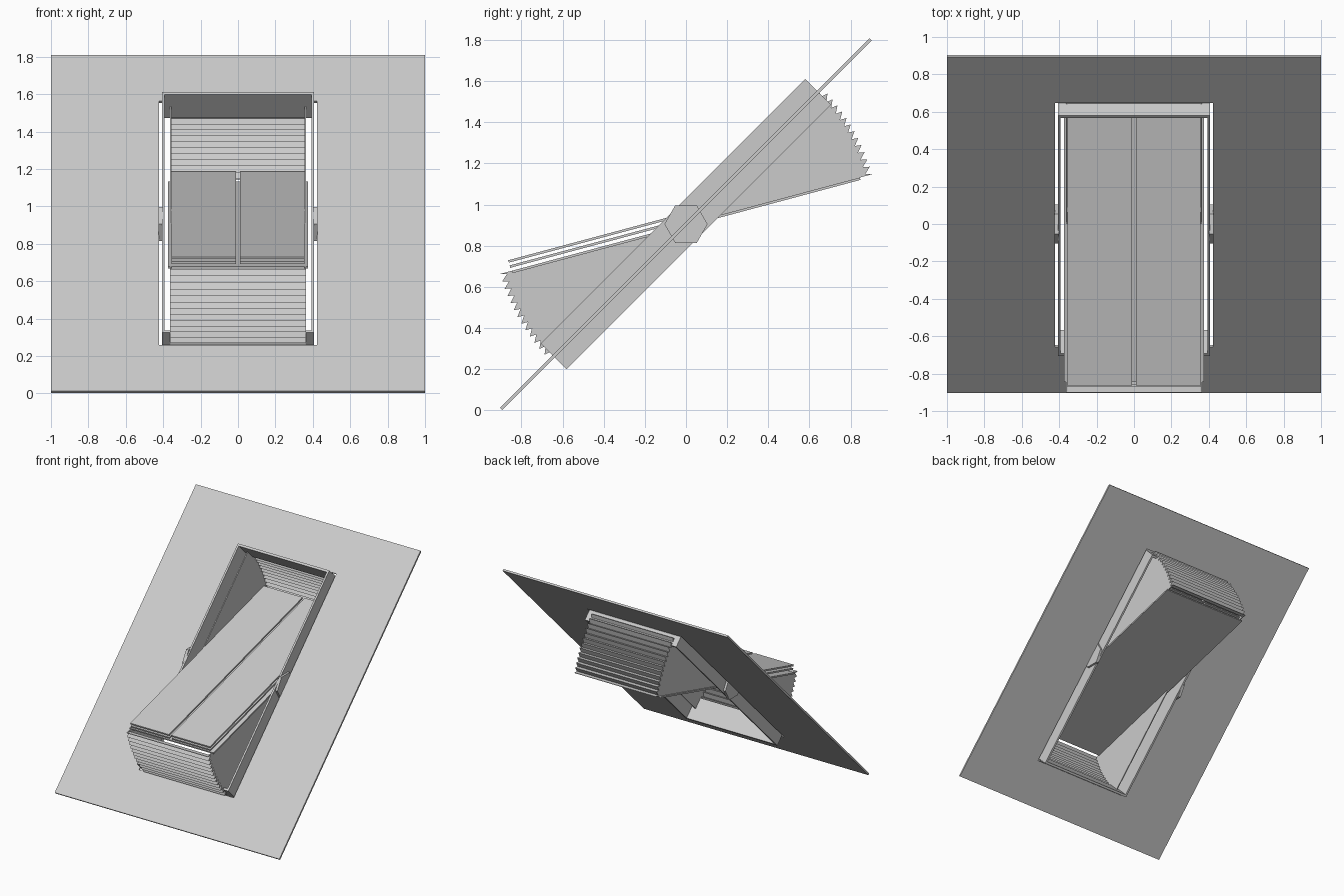
import bpy, bmesh, math
from mathutils import Vector

if "Cube" in bpy.data.objects:
    bpy.data.objects.remove(bpy.data.objects["Cube"])

PIVOT = Vector((0, 0, 0.905))      # hinge axis of the window
ROOF = math.radians(45)            # roof pitch
SASH = math.radians(15)            # pitch of the opened sash


def finish(name, bm, angle=0.0):
    bmesh.ops.recalc_face_normals(bm, faces=bm.faces)
    me = bpy.data.meshes.new(name)
    bm.to_mesh(me)
    bm.free()
    ob = bpy.data.objects.new(name, me)
    ob.location = PIVOT
    ob.rotation_euler = (angle, 0, 0)
    bpy.context.collection.objects.link(ob)
    return ob


def ring(name, outer, inner, z0, z1, angle):
    """Rectangular plate with a rectangular opening."""
    bm = bmesh.new()
    sgn = [(-1, -1), (1, -1), (1, 1), (-1, 1)]
    loops = [[bm.verts.new((a * s[0], b * s[1], z)) for a, b in sgn]
             for s, z in ((outer, z0), (outer, z1), (inner, z1), (inner, z0))]
    for k in range(4):
        p, q = loops[k], loops[(k + 1) % 4]
        for i in range(4):
            j = (i + 1) % 4
            bm.faces.new((p[i], p[j], q[j], q[i]))
    return finish(name, bm, angle)


def prism(name, pts, x0, x1, angle=0.0):
    """Profile in the y-z plane extruded along x."""
    bm = bmesh.new()
    f = bm.faces.new([bm.verts.new((x0, y, z)) for y, z in pts])
    r = bmesh.ops.extrude_face_region(bm, geom=[f])
    bmesh.ops.translate(bm, vec=(x1 - x0, 0, 0),
                        verts=[v for v in r['geom'] if isinstance(v, bmesh.types.BMVert)])
    return finish(name, bm, angle)


def pane(name, x0, x1, length, z0, z1):
    pts = [(-length, z0), (length, z0), (length, z1), (-length, z1)]
    return prism(name, pts, x0, x1, SASH)


# Roof slab and fixed window frame
ring("roof_panel", (1.0, 1.27), (0.422, 0.922), -0.0075, 0.0075, ROOF)
ring("window_frame", (0.407, 0.909), (0.392, 0.891), -0.088, 0.088, ROOF)

# Opened sash: wide bottom sheet and two layers of split panes
pane("sash_bottom_sheet", -0.375, 0.375, 0.875, -0.012, 0.0)
for layer, z in (("middle", 0.016), ("top", 0.042)):
    for side, x0, x1 in (("left", -0.355, -0.01), ("right", 0.01, 0.355)):
        pane(f"{layer}_pane_{side}", x0, x1, 0.88, z, z + 0.012)

# Hexagonal hinge caps
hexagon = [(0.105 * math.cos(k * math.pi / 3), 0.105 * math.sin(k * math.pi / 3)) for k in range(6)]
for side, s in (("left", -1), ("right", 1)):
    prism(f"hinge_cap_{side}", hexagon, s * 0.402, s * 0.424)

# Saw-tooth bellows profile, swept from the sash pitch to the roof pitch
TEETH, R_IN, R_OUT = 13, 0.902, 0.934
polar = [(R_OUT, SASH)]
for k in range(TEETH):
    a = SASH + (ROOF - SASH) * (k + 0.25) / TEETH
    b = SASH + (ROOF - SASH) * (k + 1) / TEETH
    polar += [(R_IN, a), (R_OUT, b)]
polar[-1] = (R_IN + 0.01, ROOF)
arc = [(-r * math.cos(a), -r * math.sin(a)) for r, a in polar]

# Lower and upper bellows: pleated skin plus two side cheeks
for end, turn in (("lower", 0.0), ("upper", math.pi)):
    bm = bmesh.new()
    rows = [[bm.verts.new((x, y, z)) for x in (-0.36, 0.36)] for y, z in arc]
    for p, q in zip(rows, rows[1:]):
        bm.faces.new((p[0], p[1], q[1], q[0]))
    skin = finish(f"{end}_pleats", bm, turn)
    mod = skin.modifiers.new("thickness", 'SOLIDIFY')
    mod.thickness = 0.004
    mod.offset = 0
    for side, s in (("left", -1), ("right", 1)):
        prism(f"{end}_cheek_{side}", [(0, 0)] + arc, s * 0.355, s * 0.363, turn)
